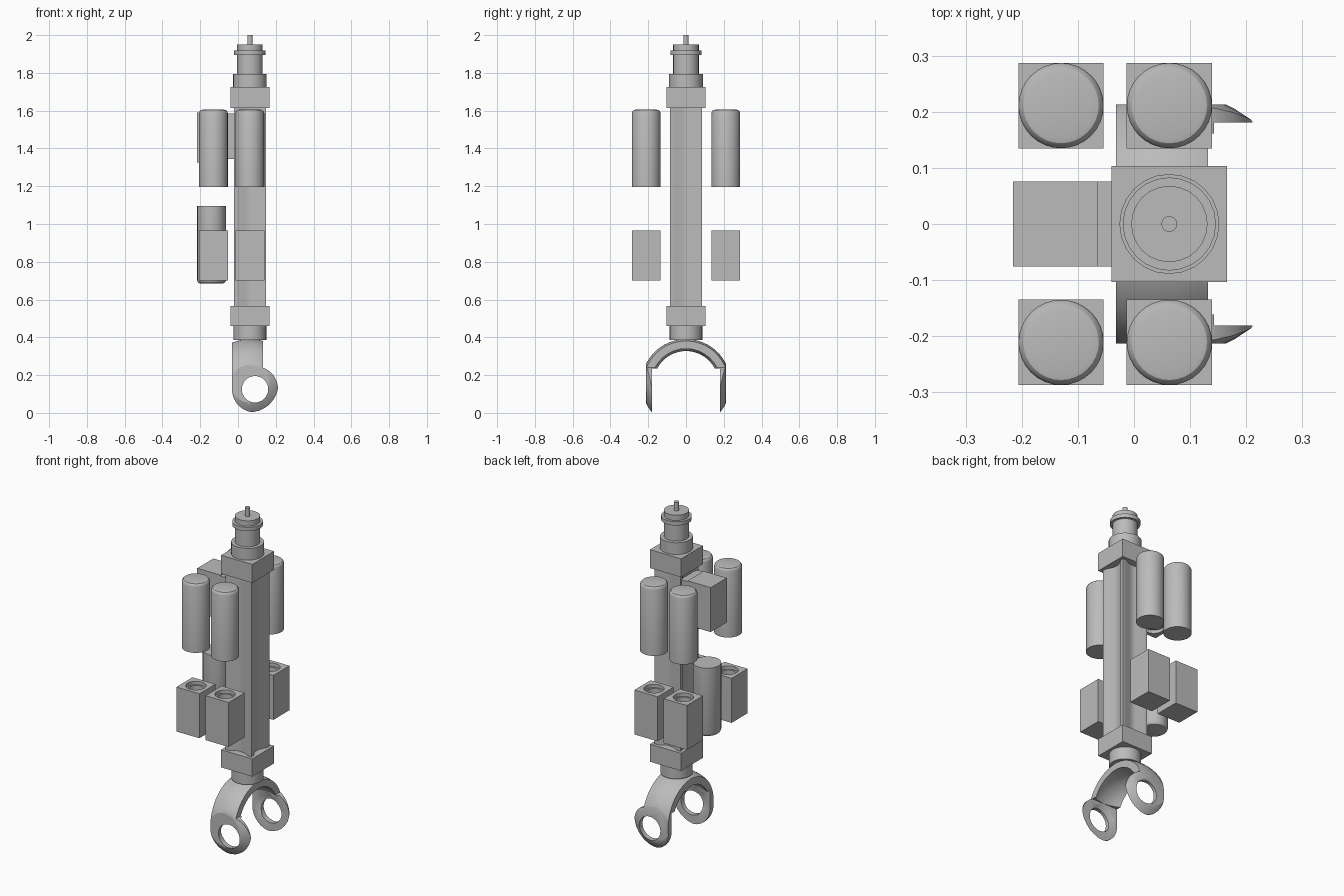
import bpy
import bmesh
import math
from mathutils import Matrix, Vector

if "Cube" in bpy.data.objects:
    bpy.data.objects.remove(bpy.data.objects["Cube"])

AXIS_X = 0.063      # x of the central column
REAR_X = -0.14      # x of the rear canister and holder
SIDE_Y = 0.211

grey = bpy.data.materials.new("plain_grey")
grey.use_nodes = True
grey.diffuse_color = (0.5, 0.5, 0.5, 1)
grey.node_tree.nodes["Principled BSDF"].inputs["Base Color"].default_value = (0.5, 0.5, 0.5, 1)


def finish(name, bm):
    """Turn a bmesh into a smooth-by-angle object."""
    bmesh.ops.recalc_face_normals(bm, faces=bm.faces)
    mesh = bpy.data.meshes.new(name)
    bm.to_mesh(mesh)
    bm.free()
    mesh.materials.append(grey)
    obj = bpy.data.objects.new(name, mesh)
    bpy.context.collection.objects.link(obj)
    smooth(obj)
    return obj


def smooth(obj):
    bpy.ops.object.select_all(action="DESELECT")
    obj.select_set(True)
    bpy.context.view_layer.objects.active = obj
    bpy.ops.object.shade_smooth_by_angle(angle=math.radians(32))


def box(name, x0, x1, y0, y1, z0, z1):
    bm = bmesh.new()
    size = Vector((x1 - x0, y1 - y0, z1 - z0))
    mid = Vector((x0 + x1, y0 + y1, z0 + z1)) / 2
    bmesh.ops.create_cube(bm, size=1, matrix=Matrix.Translation(mid) @ Matrix.Diagonal(size).to_4x4())
    return finish(name, bm)


def lathe(name, profile, x=0, y=0, steps=32):
    """Spin (radius, z) points around a vertical axis."""
    bm = bmesh.new()
    verts = [bm.verts.new((r, 0, z)) for r, z in profile]
    edges = [bm.edges.new(pair) for pair in zip(verts, verts[1:])]
    bmesh.ops.spin(bm, geom=verts + edges, axis=(0, 0, 1), cent=(0, 0, 0),
                   angle=math.tau, steps=steps)
    bmesh.ops.remove_doubles(bm, verts=bm.verts, dist=0.0001)
    bmesh.ops.translate(bm, vec=(x, y, 0), verts=bm.verts)
    return finish(name, bm)


def prism(name, outline, direction):
    """Extrude a closed outline along a direction."""
    bm = bmesh.new()
    face = bm.faces.new([bm.verts.new(p) for p in outline])
    grown = bmesh.ops.extrude_face_region(bm, geom=[face])["geom"]
    bmesh.ops.translate(bm, vec=direction, verts=[g for g in grown if isinstance(g, bmesh.types.BMVert)])
    return finish(name, bm)


def ball(name, radius, centre):
    bm = bmesh.new()
    bmesh.ops.create_uvsphere(bm, u_segments=48, v_segments=24, radius=radius,
                              matrix=Matrix.Translation(centre))
    return finish(name, bm)


def boolean(obj, cutter, operation="DIFFERENCE"):
    cutter.hide_render = True
    bpy.context.view_layer.objects.active = obj
    mod = obj.modifiers.new("cut", "BOOLEAN")
    mod.operation, mod.object, mod.solver = operation, cutter, "EXACT"
    bpy.ops.object.modifier_apply(modifier=mod.name)
    bpy.data.objects.remove(cutter)


def copy_to(source, name, x, y, z, flip=False):
    obj = bpy.data.objects.new(name, source.data)
    obj.location = (x, y, z)
    obj.rotation_euler.x = math.pi if flip else 0
    bpy.context.collection.objects.link(obj)


# Grooved column, one side repeated four times
side = [(0.085, -0.085), (0.085, -0.064), (0.062, -0.021), (0.062, 0.021), (0.085, 0.064)]
section = []
for quarter in range(4):
    turn = Matrix.Rotation(quarter * math.pi / 2, 3, "Z")
    section += [turn @ Vector((x, y, 0)) + Vector((AXIS_X, 0, 0.56)) for x, y in side]
prism("column", section, (0, 0, 1.06))

# Square end blocks
for name, low, high in (("lower_block", 0.46, 0.565), ("upper_block", 1.615, 1.725)):
    box(name, AXIS_X - 0.103, AXIS_X + 0.103, -0.103, 0.103, low, high)

# Turned fittings at both ends
lathe("top_fitting", [(0, 1.72), (0.089, 1.72), (0.089, 1.795), (0.068, 1.795), (0.068, 1.895),
                      (0.083, 1.895), (0.083, 1.918), (0.068, 1.918), (0.068, 1.95),
                      (0.014, 1.95), (0.014, 2.0), (0, 2.0)], AXIS_X, steps=24)
lathe("bottom_collar", [(0, 0.47), (0.087, 0.47), (0.087, 0.385), (0, 0.385)], AXIS_X, steps=24)

# Domed fork: side outline with round eyes, trimmed by spheres
EYE = Vector((0.09, 0, 0.125))
R = 0.122
outline = [Vector((0.132, 0.213, 0.42)), Vector((-0.032, 0.213, 0.42))]
start, end = math.pi, math.tau + math.acos((0.132 - EYE.x) / R)
for i in range(41):
    a = start + (end - start) * i / 40
    outline.append(EYE + Vector((R * math.cos(a), 0.213, R * math.sin(a))))
fork = prism("fork", outline, (0, -0.426, 0))
centre = Vector((AXIS_X, 0, 0.155))
boolean(fork, ball("outer_trim", 0.236, centre), "INTERSECT")
boolean(fork, ball("inner_trim", 0.197, centre))
boolean(fork, box("gap_trim", -0.3, 0.4, -0.181, 0.181, -0.1, 0.235))
circle = [EYE + Vector((0.07 * math.cos(a), 0.4, 0.07 * math.sin(a)))
          for a in (math.tau * i / 32 for i in range(32))]
boolean(fork, prism("eye_trim", circle, (0, -0.8, 0)))
smooth(fork)

# Canister with a rounded top, origin at mid height
canister = lathe("rear_canister", [(0, -0.205), (0.076, -0.205), (0.076, 0.188), (0.073, 0.197),
                                   (0.067, 0.203), (0.058, 0.205), (0, 0.205)])

# Holder box and lid with a stepped round opening, origin at mid height
holder = box("rear_holder", -0.076, 0.076, -0.076, 0.076, -0.1325, 0.1125)
boolean(holder, lathe("bore", [(0, 0.085), (0.045, 0.085), (0.045, 0.2), (0, 0.2)]))
lid = box("rear_holder_lid", -0.076, 0.076, -0.076, 0.076, 0.1125, 0.1325)
boolean(lid, lathe("lid_bore", [(0, 0), (0.055, 0), (0.055, 0.2), (0, 0.2)]))
smooth(holder)
smooth(lid)

# Four canisters above four open holders
for side_name, y in (("front", -SIDE_Y), ("back", SIDE_Y)):
    for end_name, x in (("right", -0.13), ("left", AXIS_X)):
        tag = f"{side_name}_{end_name}"
        copy_to(canister, f"{tag}_canister", x, y, 1.4)
        copy_to(holder, f"{tag}_holder", x, y, 0.8325)
        copy_to(lid, f"{tag}_holder_lid", x, y, 0.8325)

# Upside-down set on the right side, with its mount to the column
for obj, z in ((canister, 0.89), (holder, 1.4575), (lid, 1.4575)):
    obj.location = (REAR_X, 0, z)
    obj.rotation_euler.x = math.pi
box("holder_mount", -0.07, -0.015, -0.076, 0.076, 1.345, 1.585)
